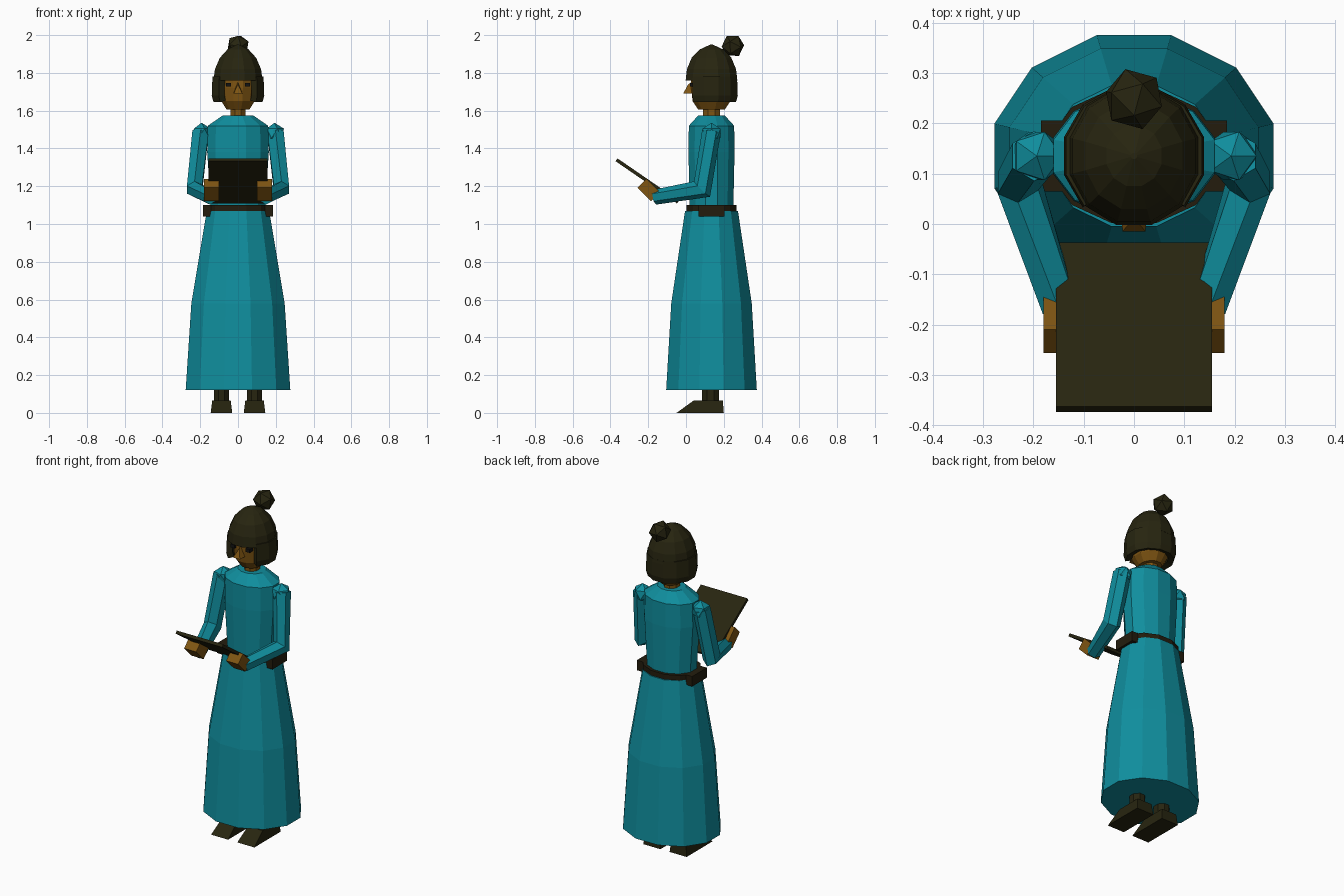
import bpy, bmesh, math
from mathutils import Vector, Matrix

if "Cube" in bpy.data.objects:
    bpy.data.objects.remove(bpy.data.objects["Cube"])

CY = 0.135  # y of the body axis


def material(name, rgb):
    m = bpy.data.materials.new(name)
    m.diffuse_color = (*rgb, 1)
    m.use_nodes = True
    m.node_tree.nodes["Principled BSDF"].inputs["Base Color"].default_value = m.diffuse_color
    return m


TEAL = material("teal cloth", (0.005, 0.27, 0.34))
SKIN = material("brown skin", (0.21, 0.09, 0.006))
HAIR = material("dark olive", (0.02, 0.018, 0.005))
BELT = material("dark leather", (0.017, 0.012, 0.004))
EYE = material("eye black", (0.006, 0.006, 0.006))


def finish(name, bm, mat):
    bmesh.ops.recalc_face_normals(bm, faces=bm.faces)
    me = bpy.data.meshes.new(name)
    bm.to_mesh(me)
    bm.free()
    me.materials.append(mat)
    ob = bpy.data.objects.new(name, me)
    bpy.context.collection.objects.link(ob)
    return ob


def skin_rings(bm, rings, caps=True):
    vs = [[bm.verts.new(p) for p in r] for r in rings]
    n = len(vs[0])
    for a, b in zip(vs, vs[1:]):
        for i in range(n):
            j = (i + 1) % n
            bm.faces.new((a[i], a[j], b[j], b[i]))
    if caps:
        bm.faces.new(vs[0])
        bm.faces.new(vs[-1])


def loft(name, profile, mat, n=12, cy=CY):
    """Stack of flat-fronted polygons; profile rows are z, half width, half depth."""
    k = 1 / math.cos(math.pi / n)
    angles = [math.tau * (i + 0.5) / n for i in range(n)]
    bm = bmesh.new()
    skin_rings(bm, [[(k * rx * math.cos(a), cy + k * ry * math.sin(a), z) for a in angles]
                    for z, rx, ry in profile])
    return finish(name, bm, mat)


def box(name, center, size, mat, tilt=0.0):
    bm = bmesh.new()
    bmesh.ops.create_cube(bm, size=1, matrix=Matrix.Translation(center)
                          @ Matrix.Rotation(tilt, 4, 'X') @ Matrix.Diagonal((*size, 1)))
    return finish(name, bm, mat)


def ball(name, center, r, mat, tilt=0.0):
    bm = bmesh.new()
    bmesh.ops.create_icosphere(bm, subdivisions=1, radius=r,
                               matrix=Matrix.Translation(center) @ Matrix.Rotation(tilt, 4, 'X'))
    return finish(name, bm, mat)


def tube(name, pts, radii, mat, n=6):
    """Mitred tube through the points."""
    pts = [Vector(p) for p in pts]
    dirs = [(b - a).normalized() for a, b in zip(pts, pts[1:])]
    rings = []
    for i, (p, r) in enumerate(zip(pts, radii)):
        d0, d1 = dirs[max(i - 1, 0)], dirs[min(i, len(dirs) - 1)]
        t = (d0 + d1).normalized()
        u = (Vector((1, 0, 0)) - t * t.x).normalized()
        v = t.cross(u) / max(t.dot(d0), 0.5)
        rings.append([p + r * (u * math.cos(math.tau * (k + 0.5) / n)
                               + v * math.sin(math.tau * (k + 0.5) / n)) for k in range(n)])
    bm = bmesh.new()
    skin_rings(bm, rings)
    return finish(name, bm, mat)


def prism_x(name, outline, x0, x1, mat, taper=0.0):
    """Side outline (y, z) extruded across x, narrowing by taper at the top."""
    top = max(z for y, z in outline)
    bm = bmesh.new()
    skin_rings(bm, [[(x + s * taper * z / top, y, z) for y, z in outline]
                    for x, s in ((x0, 1), (x1, -1))])
    return finish(name, bm, mat)


# Robe and belt
loft("skirt", [(0.12, 0.277, 0.24), (0.58, 0.247, 0.213), (1.07, 0.165, 0.14)], TEAL)
loft("torso", [(1.06, 0.142, 0.115), (1.38, 0.163, 0.122), (1.52, 0.16, 0.12),
               (1.575, 0.08, 0.07)], TEAL)
loft("belt", [(1.07, 0.168, 0.133), (1.10, 0.168, 0.133)], BELT)

# Neck, head, nose
loft("neck", [(1.55, 0.04, 0.045), (1.64, 0.04, 0.045)], SKIN, n=8)
loft("head", [(1.605, 0.06, 0.07), (1.65, 0.088, 0.1), (1.72, 0.095, 0.108),
              (1.80, 0.095, 0.108)], SKIN)
bm = bmesh.new()
base = [bm.verts.new(p) for p in ((-0.025, 0.035, 1.69), (0.025, 0.035, 1.69), (0, 0.035, 1.755))]
tip = [bm.verts.new(p) for p in ((-0.023, -0.015, 1.69), (0.023, -0.015, 1.69), (0, 0.012, 1.74))]
bm.faces.new(base)
bm.faces.new(tip)
for i in range(3):
    j = (i + 1) % 3
    bm.faces.new((base[i], base[j], tip[j], tip[i]))
finish("nose", bm, SKIN)

# Hair cap, hanging hair open at the face, bun
loft("hair_cap", [(1.76, 0.13, 0.137), (1.82, 0.122, 0.13), (1.88, 0.096, 0.105),
                  (1.925, 0.055, 0.06), (1.95, 0.006, 0.006)], HAIR)
bm = bmesh.new()
arc = [math.radians(a) for a in range(-45, 226, 30)]
rows = [[bm.verts.new((r * math.cos(a), CY + r * math.sin(a), z)) for a in arc]
        for z, r in ((1.645, 0.134), (1.68, 0.144), (1.78, 0.14))]
for a, b in zip(rows, rows[1:]):
    for i in range(len(arc) - 1):
        bm.faces.new((a[i], a[i + 1], b[i + 1], b[i]))
hair = finish("hanging_hair", bm, HAIR)
solid = hair.modifiers.new("thickness", 'SOLIDIFY')
solid.thickness = 0.035
solid.offset = -1
ball("hair_bun", (0, 0.248, 1.943), 0.062, HAIR, tilt=math.radians(31.7))

# Tablet held sloping in front
SLOPE = math.radians(-34.5)
box("tablet", (0, -0.205, 1.228), (0.31, 0.395, 0.018), HAIR, SLOPE)

# Paired parts
for s, side in ((-1, "left"), (1, "right")):
    box(side + "_eye", (s * 0.05, 0.035, 1.737), (0.028, 0.03, 0.02), EYE)
    box(side + "_pouch", (s * 0.162, 0.135, 1.07), (0.045, 0.14, 0.06), BELT)
    ball(side + "_shoulder", (s * 0.193, 0.135, 1.48), 0.056, TEAL)
    tube(side + "_sleeve", [(s * 0.198, 0.135, 1.49), (s * 0.23, 0.085, 1.185),
                            (s * 0.148, -0.165, 1.142)], (0.05, 0.047, 0.04), TEAL)
    box(side + "_hand", (s * 0.14, -0.197, 1.18), (0.08, 0.1, 0.066), SKIN, math.radians(-45))
    # Boots
    prism_x(side + "_boot", [(-0.05, 0), (0.2, 0), (0.195, 0.065), (0.04, 0.065)],
            s * 0.0875 - 0.057, s * 0.0875 + 0.057, HAIR, taper=0.008)
    loft(side + "_ankle", [(0.06, 0.04, 0.045), (0.16, 0.04, 0.045)], HAIR, n=8, cy=0.13)
    bpy.data.objects[side + "_ankle"].location.x = s * 0.087
